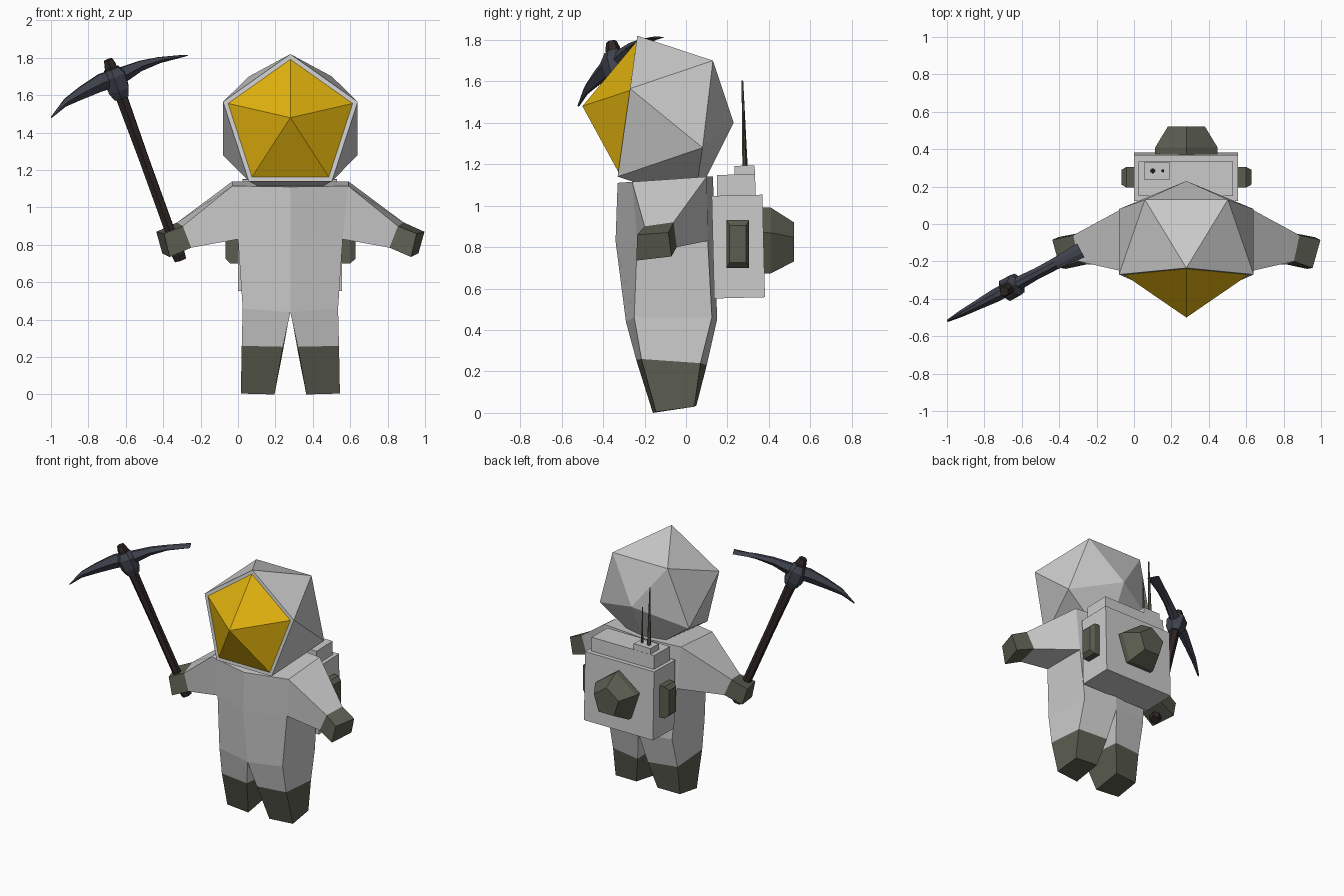
import bpy, bmesh, math
from mathutils import Vector, Matrix

if "Cube" in bpy.data.objects:
    bpy.data.objects.remove(bpy.data.objects["Cube"])

CX = 0.28  # centre line of the figure


def mat(name, c):
    m = bpy.data.materials.new(name)
    m.diffuse_color = (*c, 1)
    m.use_nodes = True
    m.node_tree.nodes["Principled BSDF"].inputs["Base Color"].default_value = m.diffuse_color
    return m


SUIT = mat("suit_grey", (0.60, 0.60, 0.60))
GREEN = mat("olive_grey", (0.105, 0.11, 0.08))
GOLD = mat("visor_gold", (0.74, 0.44, 0.004))
STEEL = mat("dark_steel", (0.05, 0.056, 0.075))
WOOD = mat("dark_wood", (0.028, 0.02, 0.018))


def finish(name, bm, mats, loc=(0, 0, 0)):
    bmesh.ops.recalc_face_normals(bm, faces=bm.faces)
    me = bpy.data.meshes.new(name)
    bm.to_mesh(me)
    bm.free()
    for m in mats:
        me.materials.append(m)
    ob = bpy.data.objects.new(name, me)
    ob.location = loc
    bpy.context.collection.objects.link(ob)
    return ob


def bridge(bm, a, b, mi=0, skip=()):
    n = len(a)
    for i in range(n):
        if i not in skip:
            f = bm.faces.new((a[i], a[(i + 1) % n], b[(i + 1) % n], b[i]))
            f.material_index = mi


def loft(name, rings, material):
    """Closed solid through a list of point rings."""
    bm = bmesh.new()
    vs = [[bm.verts.new(p) for p in r] for r in rings]
    for a, b in zip(vs, vs[1:]):
        bridge(bm, a, b)
    bm.faces.new(vs[0])
    bm.faces.new(vs[-1])
    return finish(name, bm, [material])


def box(name, lo, hi, material, tilt=0.0):
    bm = bmesh.new()
    lo, hi = Vector(lo), Vector(hi)
    bmesh.ops.create_cube(bm, size=1, matrix=Matrix.Diagonal((*(hi - lo), 1)))
    ob = finish(name, bm, [material], (lo + hi) / 2)
    ob.rotation_euler.x = tilt
    return ob


def rod(name, p, q, stations, sides, material):
    """Tapered rod from p to q, stations are (fraction, radius)."""
    p, q = Vector(p), Vector(q)
    rot = (q - p).to_track_quat('Z', 'Y')
    rings = []
    for t, r in stations:
        rings.append([p.lerp(q, t) + rot @ Vector((r * math.cos(a), r * math.sin(a), 0))
                      for a in (math.tau * (i + 0.5) / sides for i in range(sides))])
    return loft(name, rings, material)


# Suit: half body, leg and arm, mirrored
bm = bmesh.new()
ring = lambda pts: [bm.verts.new(p) for p in pts]
# order: front centre, front outer, back outer, back centre
top = ring([(0, -.33, 1.11), (.31, -.26, 1.115), (.31, .10, 1.14), (0, .13, 1.14)])
mid = ring([(0, -.34, .83), (.28, -.235, .83), (.28, .105, .83), (0, .14, .83)])
low = ring([(0, -.29, .44), (.255, -.25, .46), (.255, .125, .46), (0, .15, .45)])
shin = ring([(.04, -.24, .255), (.26, -.215, .26), (.26, .07, .24), (.04, .10, .23)])
sole = ring([(.085, -.16, 0), (.265, -.145, .005), (.26, .04, .03), (.085, .05, .035)])
bm.faces.new(top)
bridge(bm, top, mid, 0, (1, 3))
bridge(bm, mid, low, 0, (3,))
bridge(bm, low, shin)
bridge(bm, shin, sole, 1)
bm.faces.new(sole).material_index = 1
# order: front top, back top, back bottom, front bottom
shoulder = [top[1], top[2], mid[2], mid[1]]
wrist = ring([(.575, -.20, .90), (.605, -.06, .92), (.555, -.045, .80), (.53, -.215, .785)])
tip = ring([(.675, -.235, .86), (.717, -.085, .87), (.685, -.07, .755), (.645, -.24, .735)])
bridge(bm, shoulder, wrist)
bridge(bm, wrist, tip, 1)
bm.faces.new(tip).material_index = 1
suit = finish("suit_body", bm, [SUIT, GREEN], (CX, 0, 0))
mod = suit.modifiers.new("mirror", 'MIRROR')
mod.use_clip = True

# Helmet: twenty-sided ball whose front cap is a gold visor with a flat rim
bm = bmesh.new()
front = ring([(0, -.235, 1.82), (.36, -.27, 1.565), (.222, -.33, 1.14),
              (-.222, -.33, 1.14), (-.36, -.27, 1.565)])
back = ring([(.222, .13, 1.70), (.36, .08, 1.28), (0, .04, 1.02),
             (-.36, .08, 1.28), (-.222, .13, 1.70)])
mean = sum((v.co for v in front), Vector()) / 5
inner = ring([mean + (v.co - mean) * 0.925 for v in front])
nose, rear = ring([(0, -.50, 1.48), (0, .23, 1.40)])
bridge(bm, front, inner)
for i in range(5):
    j = (i + 1) % 5
    bm.faces.new((inner[i], inner[j], nose)).material_index = 1
    bm.faces.new((front[i], front[j], back[i]))
    bm.faces.new((front[j], back[j], back[i]))
    bm.faces.new((back[i], back[j], rear))
finish("helmet", bm, [SUIT, GOLD], (CX, 0, 0))

# Backpack
box("backpack", (0.0, .13, .555), (.557, .375, 1.05), SUIT, 0.025)
box("backpack_lid", (.025, .15, 1.0), (.53, .335, 1.15), SUIT, 0.02)
box("antenna_base", (.055, .235, 1.13), (.19, .332, 1.193), SUIT, 0.02)
rod("tall_antenna", (.10, .285, 1.18), (.10, .272, 1.605), [(0, .013), (1, .004)], 6, GREEN)
rod("short_antenna", (.155, .285, 1.18), (.155, .278, 1.45), [(0, .008), (1, .003)], 6, GREEN)


def rect(x, hy, hz):
    return [(x, .25 + a * hy, .815 + b * hz) for a, b in ((-1, -1), (1, -1), (1, 1), (-1, 1))]


# Side pouches
for side, label in ((-1, "left"), (1, "right")):
    loft(label + "_pouch", [rect(CX + side * .25, .055, .115), rect(CX + side * .32, .055, .115),
                            rect(CX + side * .347, .04, .09)], GREEN)


def pentagon(y, r):
    return [(CX + r * math.sin(i * math.tau / 5), y, .815 + r * math.cos(i * math.tau / 5))
            for i in range(5)]


# Five-sided tank on the back
loft("back_tank", [pentagon(.36, .177), pentagon(.41, .175), pentagon(.52, .105)], GREEN)

# Pickaxe
GRIP, CROWN = (-.308, -.15, .72), (-.695, -.36, 1.79)
rod("pickaxe_handle", GRIP, CROWN,
    [(0, .036), (.03, .04), (.06, .03), (.5, .03), (.88, .036), (.97, .036), (1, .026)], 6, WOOD)
rod("pickaxe_collar", GRIP, CROWN,
    [(.81, .045), (.85, .064), (.92, .07), (.955, .045)], 6, STEEL)
u = Vector((.884, .468, 0))
n = Vector((-.468, .884, 0))
# blade stations: x, middle height, half height, half width
BLADE = [(-.998, 1.482, .004, .006), (-.925, 1.56, .022, .018), (-.84, 1.612, .036, .026),
         (-.74, 1.665, .048, .036), (-.62, 1.705, .046, .036), (-.52, 1.757, .028, .03),
         (-.42, 1.788, .016, .032), (-.285, 1.812, .004, .042)]
rings = []
for x, z, h, w in BLADE:
    c = Vector((x, -.35 + (x + .68) * .53, z))
    up = Vector((0, 0, h))
    rings.append([c + up + n * w * .35, c + n * w, c - up + n * w * .35,
                  c - up - n * w * .35, c - n * w, c + up - n * w * .35])
loft("pickaxe_head", rings, STEEL)
